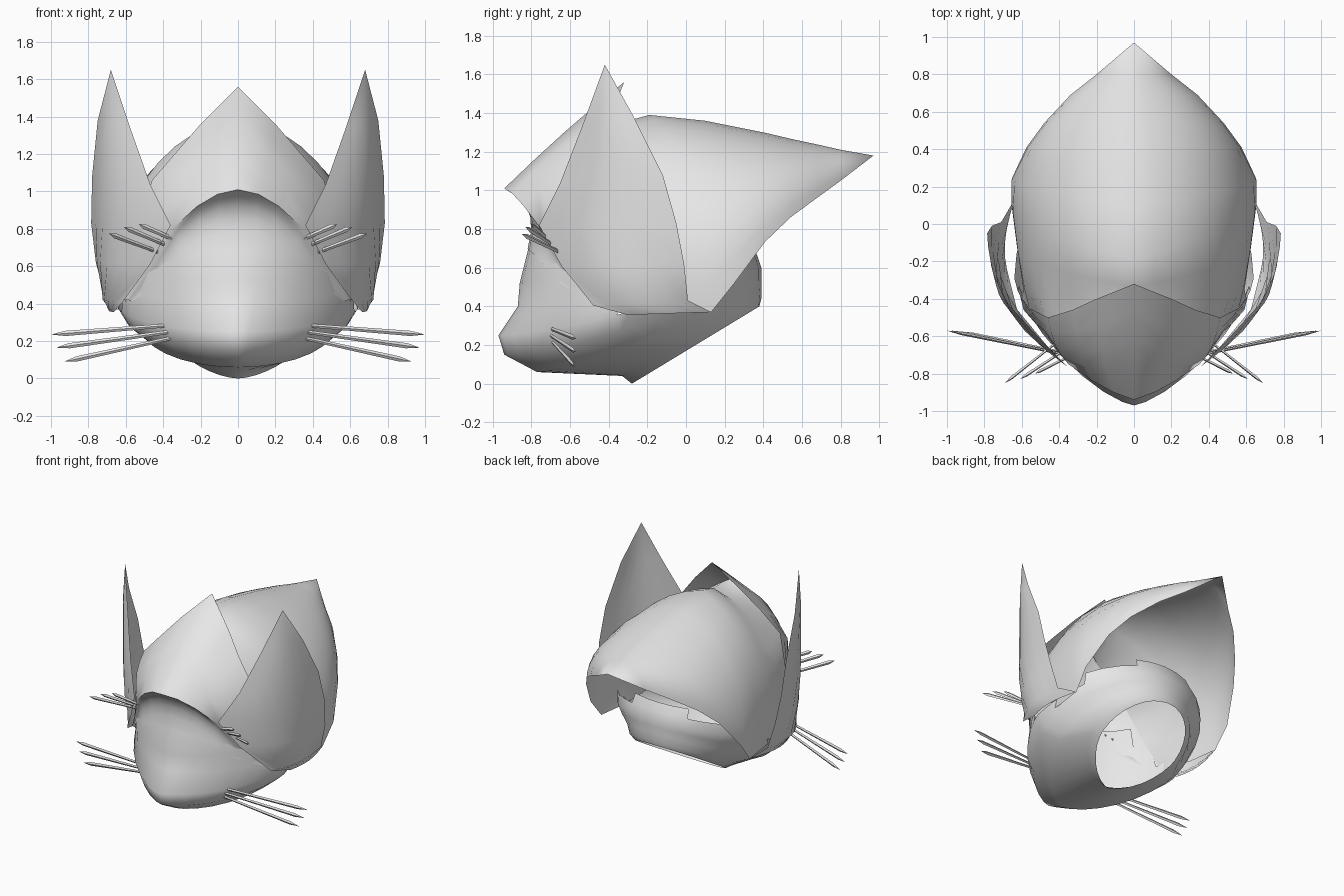
import bpy, bmesh, math
from mathutils import Vector
from mathutils.bvhtree import BVHTree

if "Cube" in bpy.data.objects:
    bpy.data.objects.remove(bpy.data.objects["Cube"])

grey = bpy.data.materials.new("light_grey")
grey.diffuse_color = (0.8, 0.8, 0.8, 1)
grey.use_nodes = True
grey.node_tree.nodes["Principled BSDF"].inputs["Base Color"].default_value = grey.diffuse_color
CENTRE = Vector((0, -0.2, 0.6))


def grid_object(name, rows, mirror=True, closed=False, angle=50, drop=None):
    """Skin a list of equal-length point rows, facing away from the head centre."""
    bm = bmesh.new()
    vs = [[bm.verts.new(p) for p in row] for row in rows]
    for a, b in zip(vs, vs[1:]):
        n = len(a)
        for i in range(n if closed else n - 1):
            j = (i + 1) % n
            bm.faces.new((a[i], a[j], b[j], b[i]))
    bmesh.ops.remove_doubles(bm, verts=bm.verts, dist=0.0005)
    if drop:
        gone = [f for f in bm.faces if drop(f.calc_center_median())]
        bmesh.ops.delete(bm, geom=gone, context='FACES')
    bm.normal_update()
    out = sum(f.normal.dot(f.calc_center_median() - CENTRE) * f.calc_area() for f in bm.faces)
    if out < 0:
        bmesh.ops.reverse_faces(bm, faces=bm.faces)
    me = bpy.data.meshes.new(name)
    bm.to_mesh(me)
    bm.free()
    me.materials.append(grey)
    ob = bpy.data.objects.new(name, me)
    bpy.context.collection.objects.link(ob)
    if mirror:
        ob.modifiers.new("mirror", 'MIRROR').use_clip = True
    bpy.ops.object.select_all(action='DESELECT')
    ob.select_set(True)
    bpy.context.view_layer.objects.active = ob
    bpy.ops.object.shade_smooth_by_angle(angle=math.radians(angle))
    return ob


# head: tilted rings from the neck opening up, open under the hair and ears
# (front y, front z, back y, back z, half width, front roundness, tilt curve)
rings = [(-.28, .00, .38, .40, .33, 1.6, 1), (-.33, .04, .39, .44, .39, 1.6, 1.1),
         (-.77, .06, .39, .50, .50, 1.45, 1.4), (-.94, .15, .39, .55, .59, 1.4, 1.5),
         (-.97, .25, .39, .60, .64, 1.4, 1.5), (-.87, .40, .37, .66, .63, 1.6, 1.4),
         (-.86, .52, .34, .72, .60, 1.8, 1), (-.80, .76, .28, .82, .53, 2, 1)]
head_rows = []
for yf, zf, yb, zb, w, n, tilt in rings:
    row = []
    for i in range(32):
        a = 2 * math.pi * i / 32
        c, s = math.cos(a), math.sin(a)
        e = 2 / n if c > 0 else 1
        f = -math.copysign(abs(c) ** e, c)          # -1 front, +1 back
        t = max(0, (f + 1) / 2)
        row.append((w * math.copysign(abs(s) ** e, s), yf + (yb - yf) * t,
                    zf + (zb - zf) * t ** tilt))
    head_rows.append(row)


def under_ear(p):
    return p.y > -.41 - .66 * (p.z - .41) and p.z > .42 + .75 * max(0, p.y + .05)


head = grid_object("head", head_rows, mirror=False, closed=True, drop=under_ear)
head_tree = BVHTree.FromPolygons([v.co for v in head.data.vertices],
                                 [p.vertices for p in head.data.polygons])

# fringe outline: pointed upper edge and the arched rim over the face
top = [(0, -.32, 1.56), (.20, -.40, 1.36), (.33, -.46, 1.21), (.46, -.50, 1.06),
       (.56, -.45, .72), (.61, -.38, .42)]
rim = [(0, -.94, 1.01), (.11, -.90, .985), (.22, -.84, .92), (.35, -.75, .80),
       (.45, -.62, .61), (.59, -.46, .42)]
brow = [(0, .70), (.10, .69), (.19, .67), (.30, .62), (.42, .52), (.57, .41)]
top, rim = [Vector(p) for p in top], [Vector(p) for p in rim]


def fringe_row(t):
    b = .05 * math.sin(math.pi * t)
    return [p.lerp(q, t) + b * (Vector((0, 0, .3)) if i == 0 else Vector((.3, -.5, .5)) * (i < 4))
            for i, (p, q) in enumerate(zip(top, rim))]


# back hair: arcs from the crest line down to the lower edge
# (crest y, crest z, edge x, edge y, edge z, arc degrees)
arcs = [(.97, 1.18, 0, .97, 1.18, 90), (.80, 1.21, .20, .80, 1.05, 80),
        (.69, 1.235, .34, .69, .97, 82), (.55, 1.265, .48, .54, .86, 86),
        (.40, 1.30, .575, .41, .735, 90),
        (.10, 1.36, .65, .25, .52, 97), (-.19, 1.39, .64, .13, .37, 102),
        (-.34, 1.35, .61, -.10, .37, 103), (-.43, 1.28, .58, -.34, .40, 101)]
hair_rows = []
for yc, zc, xe, ye, ze, deg in arcs:
    A = math.radians(deg)
    row = []
    for i in range(11):
        t = i / 10
        a = t * A
        fall = .85 * (1 - math.cos(a)) / (1 - math.cos(A)) + .15 * t
        row.append((xe * math.sin(a) / math.sin(A), yc + (ye - yc) * t, zc + (ze - zc) * fall))
    hair_rows.append(row)
# the front of the back hair dips into a valley that meets the fringe
valley = fringe_row(.4)
hair_rows.append([valley[i // 2].lerp(valley[min(5, (i + 1) // 2)], .5) + Vector((0, .01, -.01))
                  for i in range(11)])
grid_object("back_hair", hair_rows)

# fringe: visor sheet with a rim that curls under into the forehead
fringe_rows = [fringe_row(t) for t in (0, .25, .5, .75, 1)]
for t in (.2, .4, .6, .8, 1):
    row = []
    for q, (x, z) in zip(rim, brow):
        hit = head_tree.ray_cast(Vector((x, -3, z)), Vector((0, 1, 0)))[0]
        end = hit + Vector((0, -.004, 0)) if hit and hit.y < -.3 else q
        bend = Vector((x, end.y + .07 * (1 - x / .6), q.z - .08 * (1 - x / .6)))
        row.append(q * (1 - t) ** 2 + bend * 2 * t * (1 - t) + end * t * t)
    fringe_rows.append(row)
grid_object("fringe", fringe_rows, angle=60)

# ears: bowed leaf sheets between a front edge and a back edge
front = [(.68, -.42, 1.65), (.58, -.53, 1.35), (.47, -.65, 1.04), (.36, -.76, .82),
         (.47, -.645, .61), (.62, -.48, .405), (.665, -.30, .355)]
back = [(.68, -.42, 1.65), (.75, -.27, 1.38), (.78, -.12, 1.08), (.785, -.05, .83),
        (.76, -.01, .62), (.71, .01, .43), (.64, .13, .37)]
bows = (0, .04, .08, .11, .10, .06, .045)
ear_rows = []
for p, q, b in zip(front, back, bows):
    ear_rows.append([Vector(p).lerp(Vector(q), i / 6)
                     + Vector((.85, -.52, 0)) * b * math.sin(math.pi * i / 6) for i in range(7)])
grid_object("ear", ear_rows)


# whiskers: thin four-sided rods with pointed tips
def whisker(name, root, tip, r=.014):
    root, tip = Vector(root), Vector(tip)
    d = (tip - root).normalized()
    u = d.cross(Vector((0, 1, 0))).normalized()
    v = d.cross(u)
    rows = []
    for t, s in ((0, 0), (0, .7), (.88, 1), (1, 0)):
        c = root.lerp(tip, t)
        rows.append([c + (u * math.cos(a) + v * math.sin(a) * .6) * r * s
                     for a in (k * math.pi / 2 for k in range(4))])
    grid_object(name, rows, closed=True, angle=30)


for root, tip in (((.36, -.70, .285), (1.0, -.57, .235)), ((.36, -.70, .25), (.975, -.57, .165)),
                  ((.36, -.69, .215), (.93, -.575, .09))):
    whisker("cheek_whisker", root, tip)
for root, tip in (((.31, -.69, .73), (.53, -.80, .825)), ((.35, -.66, .70), (.61, -.83, .81)),
                  ((.41, -.63, .67), (.69, -.85, .775))):
    whisker("brow_whisker", root, tip)
